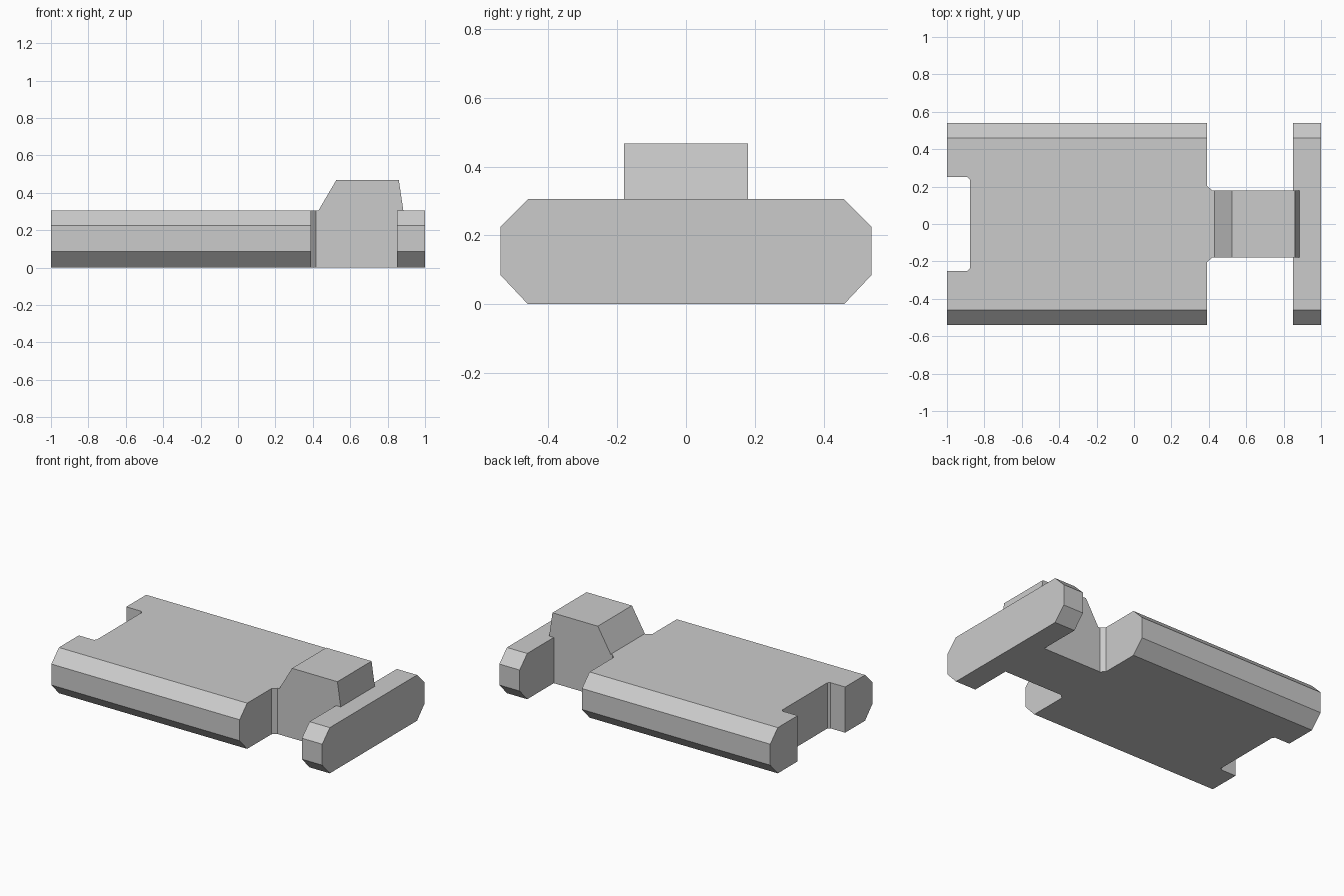
import bpy
import bmesh
from mathutils import Vector

cube = bpy.data.objects.get("Cube")
if cube:
    bpy.data.objects.remove(cube, do_unlink=True)

grey = bpy.data.materials.new("plain grey")
colour = (0.6, 0.6, 0.6, 1)
grey.use_nodes = True
grey.diffuse_color = colour
grey.node_tree.nodes["Principled BSDF"].inputs["Base Color"].default_value = colour

TOP = 0.305         # height of the flat deck
NECK = 0.18         # half width of the neck


def prism(name, profile, axis, start, end):
    """Extrude a 2D profile along x, y or z."""
    place = {"x": lambda a, b: (start, a, b),
             "y": lambda a, b: (a, start, b),
             "z": lambda a, b: (a, b, start)}[axis]
    step = Vector([(end - start) * (axis == k) for k in "xyz"])
    bm = bmesh.new()
    face = bm.faces.new([bm.verts.new(place(a, b)) for a, b in profile])
    new = bmesh.ops.extrude_face_region(bm, geom=[face], use_keep_orig=True)["geom"]
    bmesh.ops.translate(bm, vec=step,
                        verts=[g for g in new if isinstance(g, bmesh.types.BMVert)])
    bmesh.ops.recalc_face_normals(bm, faces=bm.faces)
    mesh = bpy.data.meshes.new(name)
    bm.to_mesh(mesh)
    bm.free()
    mesh.materials.append(grey)
    obj = bpy.data.objects.new(name, mesh)
    bpy.context.collection.objects.link(obj)
    return obj


def mirrored(half):
    """Complete a profile by reflecting its second coordinate."""
    return half + [(a, -b) for a, b in reversed(half)]


# Chamfered cross-section shared by the body and the end bar
right_half = [(0.46, 0), (0.54, 0.085), (0.54, 0.225), (0.46, TOP)]
section = right_half + [(-y, z) for y, z in reversed(right_half)]
body = prism("body", section, "x", -1, 0.39)
prism("end_bar", section, "x", 0.85, 1)

# Socket notch with small cut corners
notch = prism("notch_cutter",
              mirrored([(-1.1, 0.25), (-0.89, 0.25), (-0.877, 0.237)]), "z", -0.1, 0.5)
notch.hide_render = True
cut = body.modifiers.new("notch", "BOOLEAN")
cut.operation = "DIFFERENCE"
cut.solver = "EXACT"
cut.object = notch
bpy.context.view_layer.objects.active = body
bpy.ops.object.modifier_apply(modifier=cut.name)
bpy.data.objects.remove(notch, do_unlink=True)

# Sloped collar where the neck leaves the body
prism("collar", mirrored([(0.39, 0.205), (0.417, NECK)]), "z", 0, TOP)

# Neck with the raised block
prism("neck_block", [(0.417, 0), (0.417, TOP), (0.43, TOP), (0.525, 0.467),
                     (0.86, 0.467), (0.884, TOP), (0.85, TOP), (0.85, 0)],
      "y", -NECK, NECK)
